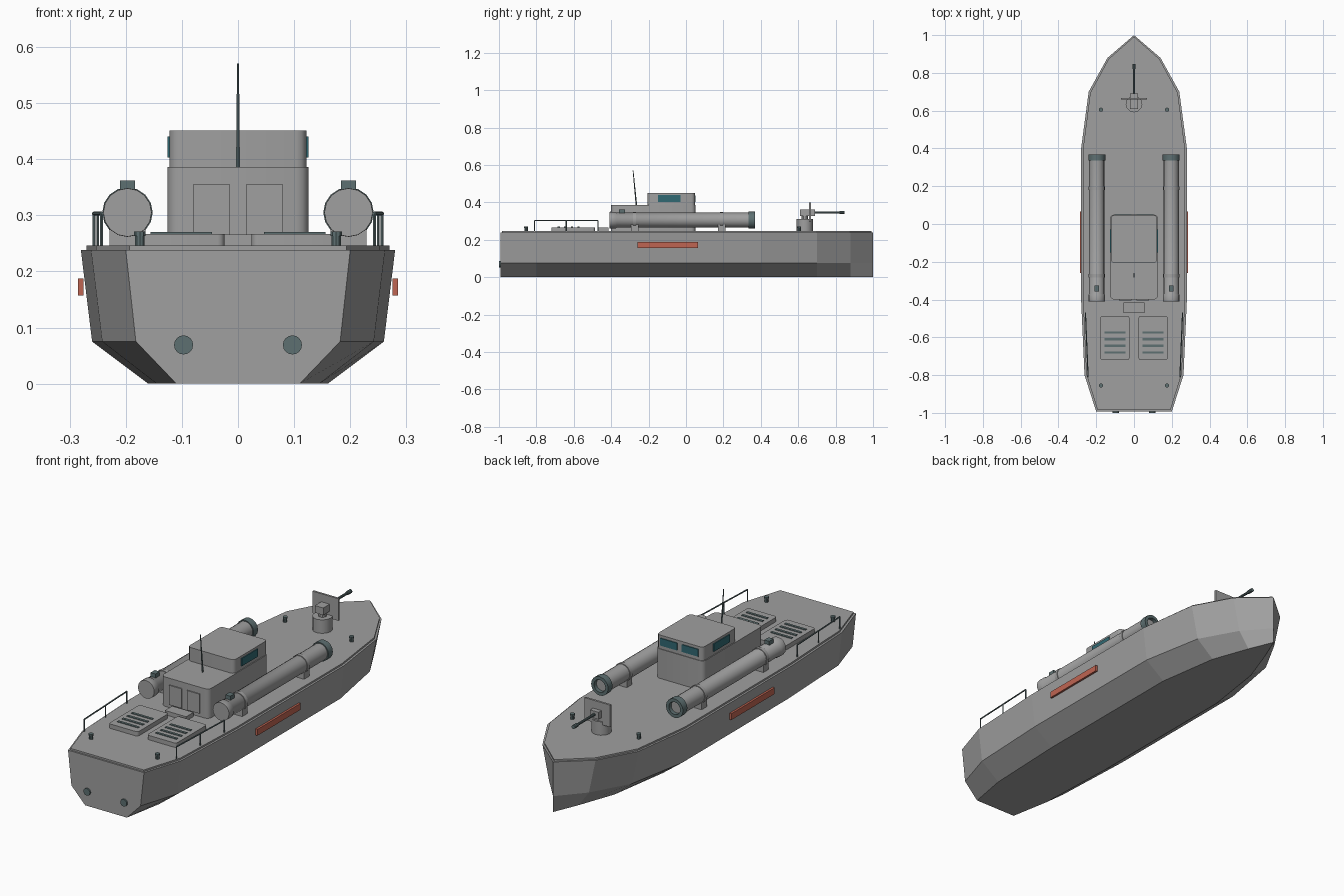
import bpy, bmesh, math
from mathutils import Vector

cube = bpy.data.objects.get("Cube")
if cube:
    bpy.data.objects.remove(cube, do_unlink=True)


def material(name, rgb):
    m = bpy.data.materials.new(name)
    m.use_nodes = True
    m.diffuse_color = (*rgb, 1)
    m.node_tree.nodes["Principled BSDF"].inputs["Base Color"].default_value = (*rgb, 1)
    return m


GREY = material("hull grey", (0.35, 0.35, 0.35))
DARK = material("dark slate", (0.11, 0.16, 0.165))
GLASS = material("window teal", (0.03, 0.14, 0.17))
RED = material("stripe red", (0.52, 0.13, 0.085))


def finish(name, bm, mat, smooth=False):
    bmesh.ops.recalc_face_normals(bm, faces=bm.faces)
    mesh = bpy.data.meshes.new(name)
    bm.to_mesh(mesh)
    bm.free()
    mesh.materials.append(mat)
    ob = bpy.data.objects.new(name, mesh)
    bpy.context.collection.objects.link(ob)
    if smooth:
        bpy.ops.object.select_all(action='DESELECT')
        ob.select_set(True)
        bpy.context.view_layer.objects.active = ob
        bpy.ops.object.shade_smooth_by_angle(angle=math.radians(35))
    return ob


def box(name, lo, hi, mat, corner=0):
    """Box between two corners, optionally with rounded upright edges."""
    lo, hi = Vector(lo), Vector(hi)
    bm = bmesh.new()
    bmesh.ops.create_cube(bm, size=1)
    for v in bm.verts:
        v.co = Vector(a * b for a, b in zip(v.co, hi - lo)) + (lo + hi) / 2
    if corner:
        upright = [e for e in bm.edges
                   if abs(e.verts[0].co.z - e.verts[1].co.z) > 0.001]
        bmesh.ops.bevel(bm, geom=upright, offset=corner, segments=3,
                        profile=0.5, affect='EDGES')
    return finish(name, bm, mat, bool(corner))


def rod(name, a, b, r, mat, sides=8, r2=None):
    """Capped cylinder or cone from a to b."""
    a, b = Vector(a), Vector(b)
    bm = bmesh.new()
    bmesh.ops.create_cone(bm, cap_ends=True, segments=sides, radius1=r,
                          radius2=r if r2 is None else r2, depth=(b - a).length)
    turn = (b - a).to_track_quat('Z', 'Y')
    for v in bm.verts:
        v.co = turn @ v.co + (a + b) / 2
    return finish(name, bm, mat, sides > 11)


def lathe_y(name, profile, centre, mat, sides=16):
    """Revolve (y, radius) points about an axis along y."""
    bm = bmesh.new()
    rings = []
    for y, r in profile:
        rings.append([bm.verts.new((centre[0] + r * math.cos(t), y, centre[1] + r * math.sin(t)))
                      for t in (2 * math.pi * i / sides for i in range(sides))])
    for p, q in zip(rings, rings[1:]):
        for i in range(sides):
            j = (i + 1) % sides
            bm.faces.new((p[i], p[j], q[j], q[i]))
    bm.faces.new(rings[0])
    bm.faces.new(rings[-1])
    return finish(name, bm, mat, True)


# Hull stations: y, then half widths at bottom, chine and deck edge
STATIONS = [(-0.993, 0.11, 0.182, 0.2), (-0.8, 0.145, 0.242, 0.262),
            (-0.4, 0.16, 0.26, 0.28), (0.4, 0.16, 0.26, 0.28),
            (0.7, 0.115, 0.205, 0.24), (0.88, 0.05, 0.105, 0.14),
            (1.0, 0, 0, 0)]


def loft(name, rows, mat):
    """Skin cross-sections, closing both ends."""
    bm = bmesh.new()
    rings = [[bm.verts.new(p) for p in row] for row in rows]
    n = len(rings[0])
    for p, q in zip(rings, rings[1:]):
        for i in range(n):
            j = (i + 1) % n
            bm.faces.new((p[i], p[j], q[j], q[i]))
    bm.faces.new(rings[0])
    bm.faces.new(rings[-1])
    bmesh.ops.remove_doubles(bm, verts=bm.verts, dist=0.0005)
    return finish(name, bm, mat)


loft("hull", [[(-d, y, 0.238), (-c, y, 0.075), (-b, y, 0), (b, y, 0),
               (c, y, 0.075), (d, y, 0.238)] for y, b, c, d in STATIONS], GREY)
loft("deck", [[(-d * 0.965, y * 0.992, 0.246), (-d * 0.965, y * 0.992, 0.23),
               (d * 0.965, y * 0.992, 0.23), (d * 0.965, y * 0.992, 0.246)]
              for y, b, c, d in STATIONS], GREY)

# Cabin and wheelhouse
box("cabin", (-0.126, -0.4, 0.24), (0.126, 0.05, 0.386), GREY, 0.022)
box("wheelhouse", (-0.122, -0.205, 0.38), (0.122, 0.047, 0.451), GREY, 0.018)
rod("antenna", (0, -0.265, 0.383), (0, -0.283, 0.57), 0.004, DARK, 6, 0.002)
box("cabin_step", (-0.056, -0.47, 0.24), (0.056, -0.415, 0.266), GREY)

for s, side in ((1, "left"), (-1, "right")):
    def sbox(name, lo, hi, mat, corner=0):
        """Box mirrored to the current side."""
        xs = sorted((s * lo[0], s * hi[0]))
        return box(f"{side}_{name}", (xs[0], *lo[1:]), (xs[1], *hi[1:]), mat, corner)

    # Cabin openings
    sbox("cabin_door", (0.014, -0.405, 0.262), (0.08, -0.398, 0.355), GREY)
    sbox("front_window", (0.013, 0.044, 0.403), (0.1, 0.051, 0.438), GLASS)
    sbox("side_window", (0.119, -0.15, 0.403), (0.126, -0.03, 0.44), GLASS)

    # Engine hatch with slots
    sbox("engine_hatch", (0.024, -0.72, 0.24), (0.178, -0.487, 0.267), GREY, 0.012)
    for i in range(4):
        y = -0.68 + 0.035 * i
        sbox(f"hatch_slot_{i + 1}", (0.046, y - 0.006, 0.264), (0.156, y + 0.006, 0.27), DARK)

    # Launch tube, muzzle ring, bands and saddles
    x, z = s * 0.197, 0.305
    lathe_y(f"{side}_tube", [(-0.41, 0.043), (-0.405, 0.0435), (-0.375, 0.0435),
                             (-0.37, 0.04), (0.345, 0.04), (0.345, 0.028), (0.33, 0.028)],
            (x, z), GREY)
    lathe_y(f"{side}_muzzle_ring", [(0.335, 0.04), (0.335, 0.045), (0.368, 0.045),
                                    (0.368, 0.03), (0.34, 0.03)], (x, z), DARK)
    rod(f"{side}_tube_core", (x, 0.33, z), (x, 0.352, z), 0.028, GREY, 16)
    for y, label in ((-0.275, "rear"), (0.19, "front")):
        rod(f"{side}_{label}_band", (x, y - 0.009, z), (x, y + 0.009, z), 0.043, GREY, 16)
        sbox(f"{label}_saddle", (0.165, y - 0.02, 0.24), (0.229, y + 0.02, 0.288), GREY)
    sbox("tube_sight", (0.184, -0.358, 0.335), (0.21, -0.326, 0.362), DARK)

    # Stern railing following the deck edge
    ends = [Vector((s * (0.243 + 0.007 * i), -0.81 + 0.17 * i, 0.303)) for i in range(3)]
    rod(f"{side}_top_rail", ends[0], ends[2], 0.0035, DARK, 6)
    for i, p in enumerate(ends):
        rod(f"{side}_rail_post_{i + 1}", (p.x, p.y, 0.24), p, 0.003, DARK, 6)

    # Bollards, exhausts and side stripe
    for y, label in ((0.605, "bow"), (-0.855, "stern")):
        rod(f"{side}_{label}_bollard", (s * 0.175, y, 0.24), (s * 0.175, y, 0.268), 0.009, DARK, 10)
        rod(f"{side}_{label}_bollard_cap", (s * 0.175, y, 0.263), (s * 0.175, y, 0.271), 0.011, DARK, 10)
    rod(f"{side}_exhaust", (s * 0.097, -0.98, 0.069), (s * 0.097, -1, 0.069), 0.017, DARK, 16)
    sbox("side_stripe", (0.275, -0.26, 0.157), (0.285, 0.065, 0.187), RED)

# Deck gun
rod("gun_pedestal", (0, 0.635, 0.24), (0, 0.635, 0.31), 0.044, GREY, 12)
rod("gun_post", (0, 0.635, 0.3), (0, 0.635, 0.34), 0.018, GREY, 10)
box("gun_receiver", (-0.022, 0.61, 0.328), (0.022, 0.69, 0.362), GREY)
box("gun_shield", (-0.068, 0.658, 0.295), (0.068, 0.668, 0.4), GREY)
rod("gun_barrel", (0, 0.68, 0.346), (0, 0.83, 0.346), 0.006, DARK, 10)
rod("gun_muzzle", (0, 0.82, 0.346), (0, 0.848, 0.346), 0.009, DARK, 10)
